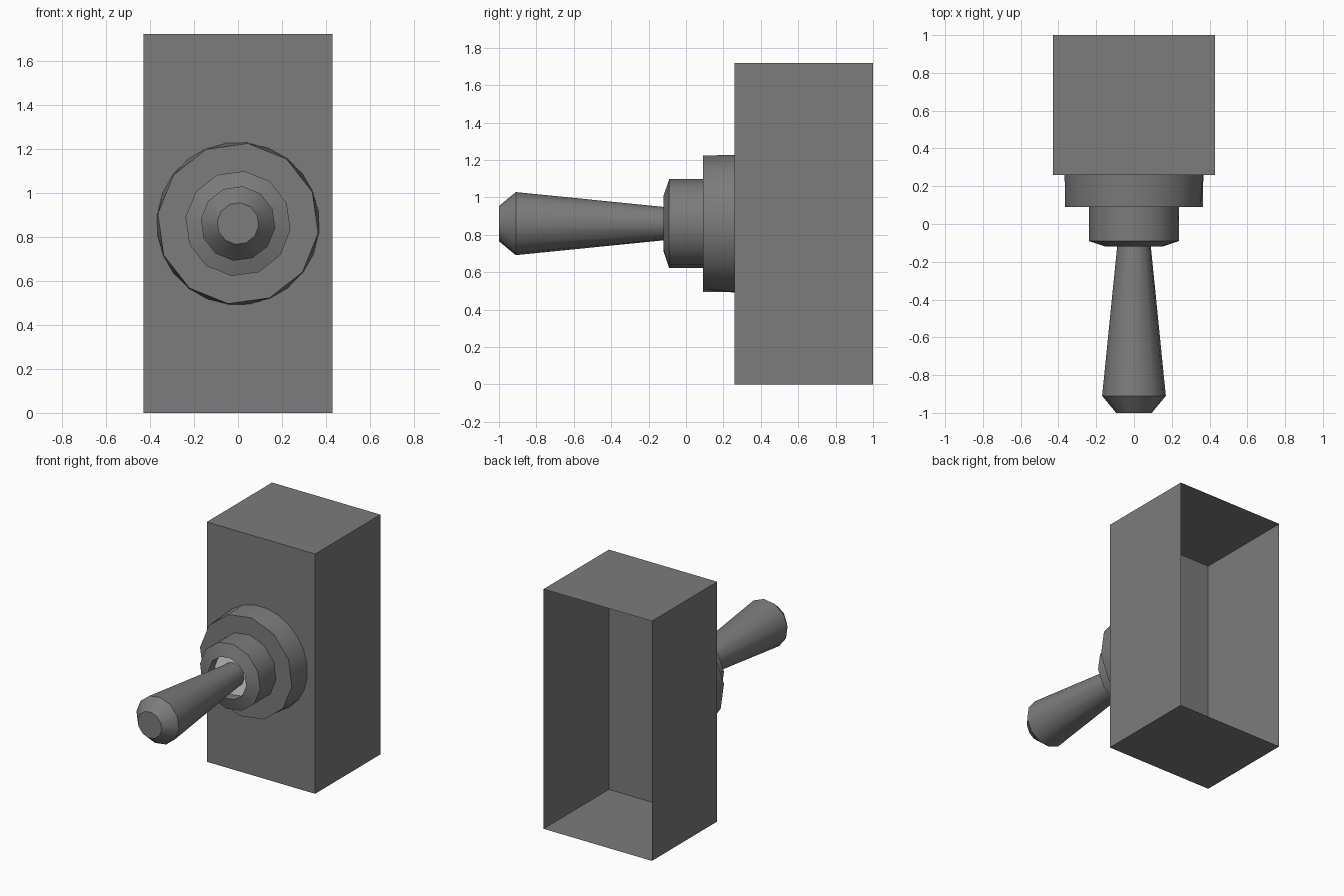
import bpy, bmesh, math
from mathutils import Matrix

cube = bpy.data.objects.get("Cube")
if cube:
    bpy.data.objects.remove(cube, do_unlink=True)

CENTRE_Z = 0.86
PHASE = math.radians(23)


def material(name, value):
    mat = bpy.data.materials.new(name)
    mat.use_nodes = True
    colour = (value, value, value, 1)
    mat.diffuse_color = colour
    mat.node_tree.nodes["Principled BSDF"].inputs["Base Color"].default_value = colour
    return mat


grey = material("grey", 0.2)
light = material("light grey", 0.8)


def add_object(name, bm, mat, smooth=True):
    mesh = bpy.data.meshes.new(name)
    bm.to_mesh(mesh)
    bm.free()
    mesh.materials.append(mat)
    obj = bpy.data.objects.new(name, mesh)
    bpy.context.collection.objects.link(obj)
    if smooth:
        bpy.ops.object.select_all(action="DESELECT")
        obj.select_set(True)
        bpy.context.view_layer.objects.active = obj
        bpy.ops.object.shade_smooth_by_angle(angle=math.radians(35))
    return obj


def turned(name, rings, mat, sides=12, cap=False, coarse=()):
    """Rings of (y, radius) from back to front; coarse rings have half the corners."""
    bm = bmesh.new()
    loops = []
    for k, (y, radius) in enumerate(rings):
        loop = []
        for i in range(sides):
            a = PHASE + math.tau * i / sides
            r = radius
            if k in coarse and i % 2:
                r *= math.cos(math.tau / sides)
            loop.append(bm.verts.new((r * math.cos(a), y, CENTRE_Z + r * math.sin(a))))
        loops.append(loop)
    for a, b in zip(loops, loops[1:]):
        for i in range(sides):
            j = (i + 1) % sides
            bm.faces.new((a[i], a[j], b[j], b[i]))
    if cap:
        bm.faces.new(loops[-1])
    return add_object(name, bm, mat)


# Housing: thin box, open at the back
bm = bmesh.new()
bmesh.ops.create_cube(bm, size=1, matrix=Matrix.Translation((0, 0.63, CENTRE_Z))
                      @ Matrix.Diagonal((0.86, 0.74, 1.72, 1)))
back = [f for f in bm.faces if f.normal.y > 0.9]
bmesh.ops.delete(bm, geom=back, context="FACES_ONLY")
add_object("housing", bm, grey, smooth=False)

# Base ring: round at the wall, twelve-sided at the front
turned("base_ring", [(0.26, 0.37), (0.09, 0.367), (0.09, 0.2)], grey,
       sides=24, coarse=(1, 2))

# Collar with a sloped lip and a shallow socket
turned("collar", [(0.09, 0.24), (-0.09, 0.24), (-0.12, 0.15), (-0.05, 0.15)], grey)
turned("socket_floor", [(-0.05, 0.15), (-0.051, 0.15)], light, cap=True)

# Lever, flared toward its bevelled tip
turned("lever", [(-0.05, 0.085), (-0.12, 0.09), (-0.91, 0.17), (-1.0, 0.095)],
       grey, cap=True)
